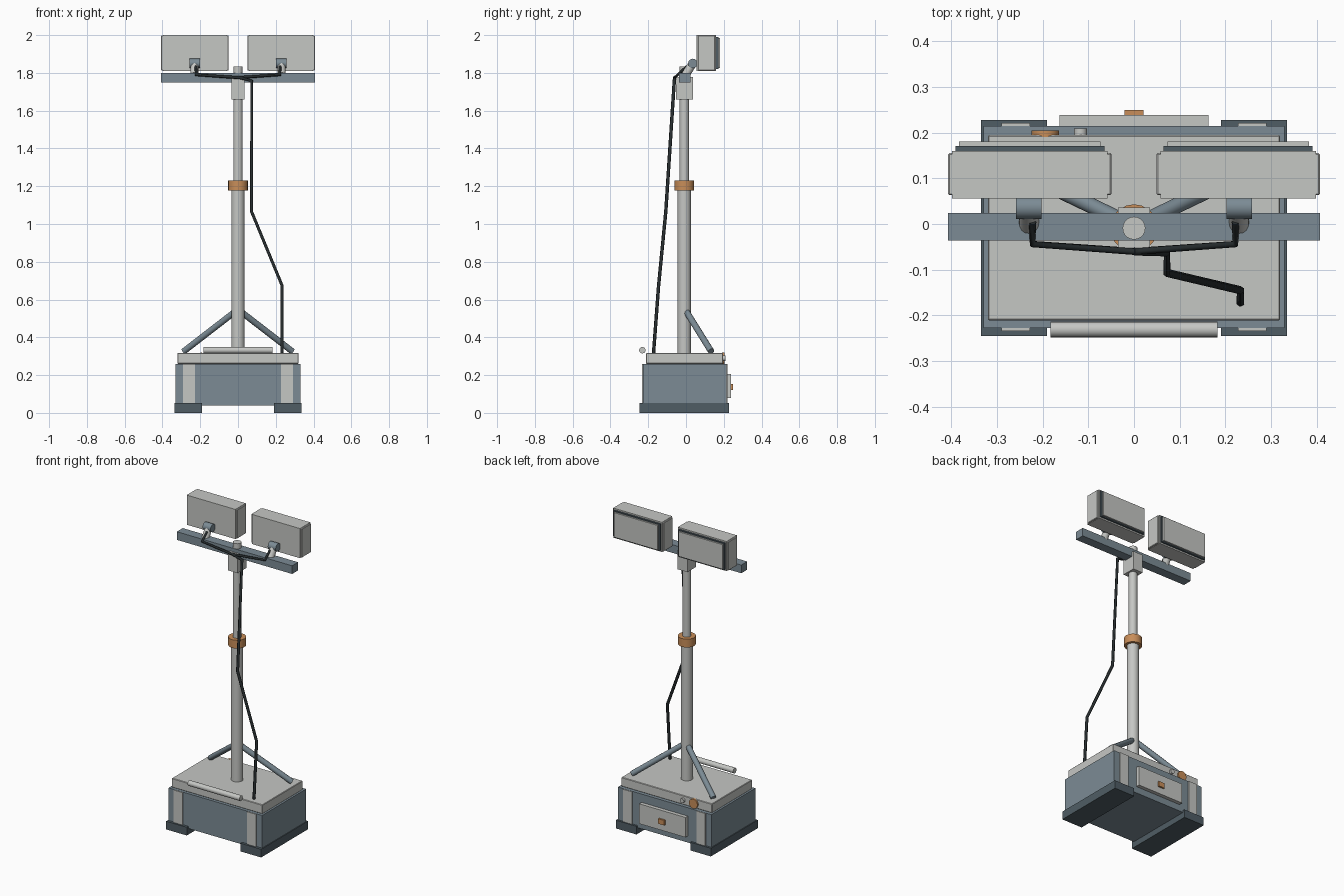
import bpy
import math
from mathutils import Vector

cube = bpy.data.objects.get("Cube")
if cube:
    bpy.data.objects.remove(cube, do_unlink=True)


def material(name, rgb):
    m = bpy.data.materials.new(name)
    m.use_nodes = True
    colour = (*rgb, 1)
    m.diffuse_color = colour
    m.node_tree.nodes["Principled BSDF"].inputs["Base Color"].default_value = colour
    return m


LIGHT = material("light grey", (0.56, 0.57, 0.55))
SLATE = material("slate", (0.2, 0.26, 0.3))
DARK = material("dark slate", (0.08, 0.11, 0.13))
BLACK = material("cable black", (0.02, 0.026, 0.028))
ORANGE = material("orange", (0.58, 0.27, 0.1))


def box(name, mat, x, y, z, bevel=0):
    """Box from (min, max) ranges on each axis."""
    spans = (x, y, z)
    bpy.ops.mesh.primitive_cube_add(size=1, location=[(a + b) / 2 for a, b in spans])
    ob = bpy.context.object
    ob.name = name
    ob.scale = [b - a for a, b in spans]
    bpy.ops.object.transform_apply(location=False, rotation=False, scale=True)
    ob.data.materials.append(mat)
    if bevel:
        mod = ob.modifiers.new("Bevel", "BEVEL")
        mod.width = bevel
        mod.segments = 1
    return ob


def rod(name, mat, start, end, radius, sides=20):
    """Cylinder between two points."""
    a, b = Vector(start), Vector(end)
    bpy.ops.mesh.primitive_cylinder_add(vertices=sides, radius=radius,
                                        depth=(b - a).length, location=(a + b) / 2)
    ob = bpy.context.object
    ob.name = name
    ob.rotation_euler = (b - a).to_track_quat("Z", "Y").to_euler()
    ob.data.materials.append(mat)
    bpy.ops.object.shade_smooth_by_angle(angle=math.radians(35))
    return ob


def cable(name, points, radius):
    """Straight-run cable swept along a polyline."""
    curve = bpy.data.curves.new(name, "CURVE")
    curve.dimensions = "3D"
    curve.bevel_depth = radius
    curve.bevel_resolution = 1
    curve.use_fill_caps = True
    spline = curve.splines.new("POLY")
    spline.points.add(len(points) - 1)
    for p, co in zip(spline.points, points):
        p.co = (*co, 1)
    curve.materials.append(BLACK)
    ob = bpy.data.objects.new(name, curve)
    bpy.context.collection.objects.link(ob)


def mirrored(s, a, b):
    return tuple(sorted((s * a, s * b)))


MAST_Y = -0.009

# Generator housing and lid
box("housing", SLATE, (-0.33, 0.33), (-0.228, 0.215), (0.038, 0.26))
box("lid", LIGHT, (-0.32, 0.32), (-0.211, 0.195), (0.26, 0.318), 0.003)

# Rear access panel with latch, filler cap and exhaust stub
box("rear_panel", LIGHT, (-0.163, 0.163), (0.21, 0.239), (0.08, 0.207))
box("panel_latch", ORANGE, (-0.021, 0.021), (0.235, 0.25), (0.122, 0.154))
rod("filler_cap", ORANGE, (-0.194, 0.19, 0.289), (-0.194, 0.205, 0.289), 0.03)
rod("outlet_stub", LIGHT, (-0.117, 0.19, 0.289), (-0.117, 0.209, 0.289), 0.014)

# Front tow handle
rod("handle", LIGHT, (-0.183, -0.231, 0.332), (0.183, -0.231, 0.332), 0.017)

# Telescopic mast
rod("lower_mast", LIGHT, (0, MAST_Y, 0.31), (0, MAST_Y, 1.19), 0.035)
rod("mast_collar", ORANGE, (0, MAST_Y, 1.177), (0, MAST_Y, 1.23), 0.052)
rod("upper_mast", LIGHT, (0, MAST_Y, 1.2), (0, MAST_Y, 1.68), 0.025)
box("mast_head", LIGHT, (-0.035, 0.035), (-0.053, 0.036), (1.66, 1.778))
rod("mast_cap", LIGHT, (0, MAST_Y, 1.77), (0, MAST_Y, 1.833), 0.025)
box("crossbar", SLATE, (-0.407, 0.407), (-0.036, 0.024), (1.748, 1.8))

for s, side in ((1, "left"), (-1, "right")):
    # Skid foot and corner strips
    box(f"{side}_foot", DARK, mirrored(s, 0.19, 0.335), (-0.245, 0.228), (0, 0.052))
    for end, span in (("front", (-0.234, -0.226)), ("rear", (0.213, 0.221))):
        box(f"{side}_{end}_strip", LIGHT, mirrored(s, 0.228, 0.29), span, (0.05, 0.259))

    # Mast brace
    rod(f"{side}_brace", SLATE, (s * 0.01, 0, 0.54), (s * 0.287, 0.133, 0.326), 0.017, 12)

    # Flood lamp: housing, end caps, gasket and lens
    cx = s * 0.228
    box(f"{side}_lamp_housing", LIGHT, (cx - 0.17, cx + 0.17), (0.056, 0.16), (1.811, 2))
    for e in (-1, 1):
        ends = sorted((cx + e * 0.165, cx + e * 0.179))
        box(f"{side}_lamp_end_cap", LIGHT, ends, (0.063, 0.155), (1.813, 1.998), 0.003)
    box(f"{side}_lamp_gasket", DARK, (cx - 0.163, cx + 0.163), (0.155, 0.171), (1.82, 1.991))
    box(f"{side}_lamp_lens", LIGHT, (cx - 0.155, cx + 0.155), (0.165, 0.181), (1.827, 1.984))

    # Lamp swivel and its arm
    px = s * 0.23
    rod(f"{side}_swivel", SLATE, (px - 0.028, 0.036, 1.85), (px + 0.028, 0.036, 1.85), 0.025)
    rod(f"{side}_swivel_arm", LIGHT, (px, -0.002, 1.79), (px, 0.036, 1.85), 0.022, 16)

    # Lamp cable
    cable(f"{side}_lamp_cable", [(s * 0.222, 0.004, 1.835), (s * 0.222, -0.044, 1.79),
                                 (0, -0.06, 1.775)], 0.008)

# Main power cable down the mast
cable("main_cable", [(0, -0.06, 1.777), (0.072, -0.062, 1.758), (0.072, -0.107, 1.065),
                     (0.233, -0.145, 0.675), (0.233, -0.172, 0.315)], 0.009)
